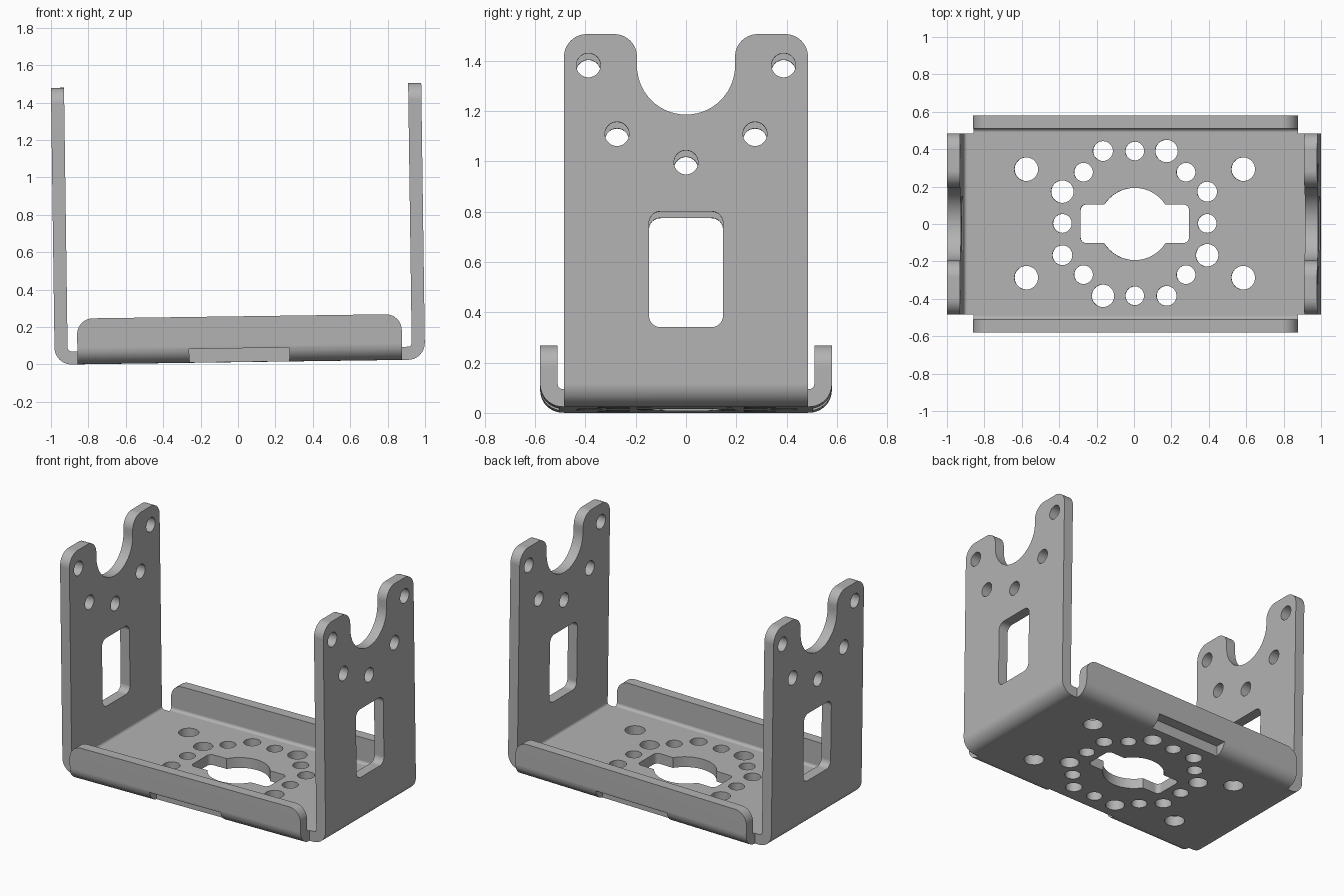
import bpy, bmesh
from math import sin, cos, pi, radians
from mathutils import Vector

cube = bpy.data.objects.get("Cube")
if cube:
    bpy.data.objects.remove(cube, do_unlink=True)

# Main sizes
T = 0.07                    # sheet thickness
WALL_X, WALL_Y, WALL_Z = 0.99, 0.485, 1.48
LIP_X, LIP_Y, LIP_Z = 0.868, 0.58, 0.245
BEND = 0.09                 # outer bend radius

steel = bpy.data.materials.new("bare_grey_steel")
steel.use_nodes = True
GREY = (0.45, 0.45, 0.45, 1)
steel.diffuse_color = GREY
steel.node_tree.nodes["Principled BSDF"].inputs["Base Color"].default_value = GREY


def rounded(corners, steps=10):
    """Outline whose (a, b, radius) corners are all right angles."""
    out = []
    n = len(corners)
    for i, (a, b, r) in enumerate(corners):
        p = Vector((a, b))
        if r == 0:
            out.append(p)
            continue
        u = (Vector(corners[i - 1][:2]) - p).normalized()
        v = (Vector(corners[(i + 1) % n][:2]) - p).normalized()
        for k in range(steps + 1):
            t = k / steps * pi / 2
            out.append(p + u * r * (1 - sin(t)) + v * r * (1 - cos(t)))
    return [p for i, p in enumerate(out) if (p - out[i - 1]).length > 1e-5]


def circle(a, b, r, n=36):
    return [Vector((a + r * cos(2 * pi * k / n), b + r * sin(2 * pi * k / n))) for k in range(n)]


def rect(a0, a1, b0, b1, r=0):
    return rounded([(a0, b0, r), (a1, b0, r), (a1, b1, r), (a0, b1, r)])


def prism(name, outline, axis, lo, hi):
    """Extrude a flat outline along one axis."""
    place = {"x": lambda p, h: (h, p.x, p.y),
             "y": lambda p, h: (p.x, h, p.y),
             "z": lambda p, h: (p.x, p.y, h)}[axis]
    bm = bmesh.new()
    low = [bm.verts.new(place(p, lo)) for p in outline]
    high = [bm.verts.new(place(p, hi)) for p in outline]
    bm.faces.new(low)
    bm.faces.new(high)
    for i in range(len(low)):
        bm.faces.new((low[i - 1], low[i], high[i], high[i - 1]))
    bmesh.ops.recalc_face_normals(bm, faces=bm.faces)
    me = bpy.data.meshes.new(name)
    bm.to_mesh(me)
    bm.free()
    me.materials.append(steel)
    ob = bpy.data.objects.new(name, me)
    bpy.context.collection.objects.link(ob)
    return ob


def combine(ob, others, operation):
    """Apply booleans and remove the helper objects."""
    for o in others:
        o.hide_render = True
        m = ob.modifiers.new("cut", "BOOLEAN")
        m.operation, m.object, m.solver = operation, o, "EXACT"
    bpy.context.view_layer.update()
    me = bpy.data.meshes.new_from_object(ob.evaluated_get(bpy.context.evaluated_depsgraph_get()))
    ob.modifiers.clear()
    ob.data = me
    for o in others:
        bpy.data.objects.remove(o, do_unlink=True)


def channel(half, height):
    """Bent sheet section: floor with two upright sides."""
    i = half - T
    return rounded([(-half, height, 0), (-half, 0, BEND), (half, 0, BEND), (half, height, 0),
                    (i, height, 0), (i, T, BEND - T), (-i, T, BEND - T), (-i, height, 0)])


# Floor with the two tall side walls, trimmed to the notched outline
bracket = prism("mounting_bracket", channel(WALL_X, WALL_Z + 0.05), "y", -WALL_Y, WALL_Y)
right_half = [(WALL_Y, -0.1, 0), (WALL_Y, WALL_Z, 0.09), (0.195, WALL_Z, 0.09), (0.195, 1.16, 0.195)]
left_half = [(-a, b, r) for a, b, r in reversed(right_half)]
trim = prism("wall_outline", rounded(right_half + left_half, 14), "x", -1.2, 1.2)
combine(bracket, [trim], "INTERSECT")

# Front and back lips with rounded upper corners
lips = prism("lips", channel(LIP_Y, LIP_Z + 0.05), "x", -LIP_X, LIP_X)
trim = prism("lip_outline", rounded([(-LIP_X - 0.0, -0.1, 0), (LIP_X, -0.1, 0),
                                     (LIP_X, LIP_Z, 0.085), (-LIP_X, LIP_Z, 0.085)]), "y", -1, 1)
combine(lips, [trim], "INTERSECT")
combine(bracket, [lips], "UNION")

cutters = []

# Wall holes on a half circle around the notch, and the windows
for k in range(5):
    a = pi + k * pi / 4
    cutters.append(prism("wall_hole", circle(0.388 * cos(a), 1.356 + 0.386 * sin(a), 0.048), "x", -1.2, 1.2))
cutters.append(prism("wall_window", rect(-0.147, 0.147, 0.315, 0.775, 0.045), "x", -1.2, 1.2))

# Floor holes: a ring of small ones, four larger ones turned by quarters
floor_holes = []
for k in range(4):
    c, s = round(cos(k * pi / 2)), round(sin(k * pi / 2))
    for x, y, r in ((0, 0.387, 0.05), (0.17, 0.387, 0.06), (0.274, 0.274, 0.05), (0.387, 0.17, 0.053)):
        floor_holes.append((c * x - s * y, s * x + c * y, r))
floor_holes += [(x, y, 0.063) for x in (-0.58, 0.58) for y in (-0.29, 0.29)]
for x, y, r in floor_holes:
    cutters.append(prism("floor_hole", circle(x - 0.005, y + 0.003, r), "z", -0.1, 0.15))

# Central opening: a circle crossed by a slot
cutters.append(prism("centre_circle", circle(-0.005, 0, 0.193, 64), "z", -0.1, 0.15))
cutters.append(prism("centre_slot", rect(-0.295, 0.285, -0.102, 0.104, 0.03), "z", -0.12, 0.16))

# Relief openings in the lip bends
for side in (-1, 1):
    y0, y1 = sorted((side * 0.504, side * 0.7))
    cutters.append(prism("bend_relief", rect(-0.27, 0.265, -0.1, 0.074), "y", y0, y1))
combine(bracket, cutters, "DIFFERENCE")

# Smooth bends and holes, crisp sheet edges
bpy.ops.object.select_all(action="DESELECT")
bracket.select_set(True)
bpy.context.view_layer.objects.active = bracket
bpy.ops.object.shade_smooth_by_angle(angle=radians(30))
weighted = bracket.modifiers.new("even_shading", "WEIGHTED_NORMAL")
weighted.keep_sharp = True

# The bracket leans very slightly
bracket.rotation_euler = (0, -0.0137, 0)
bracket.location = (0.01, 0, 0.0125)
